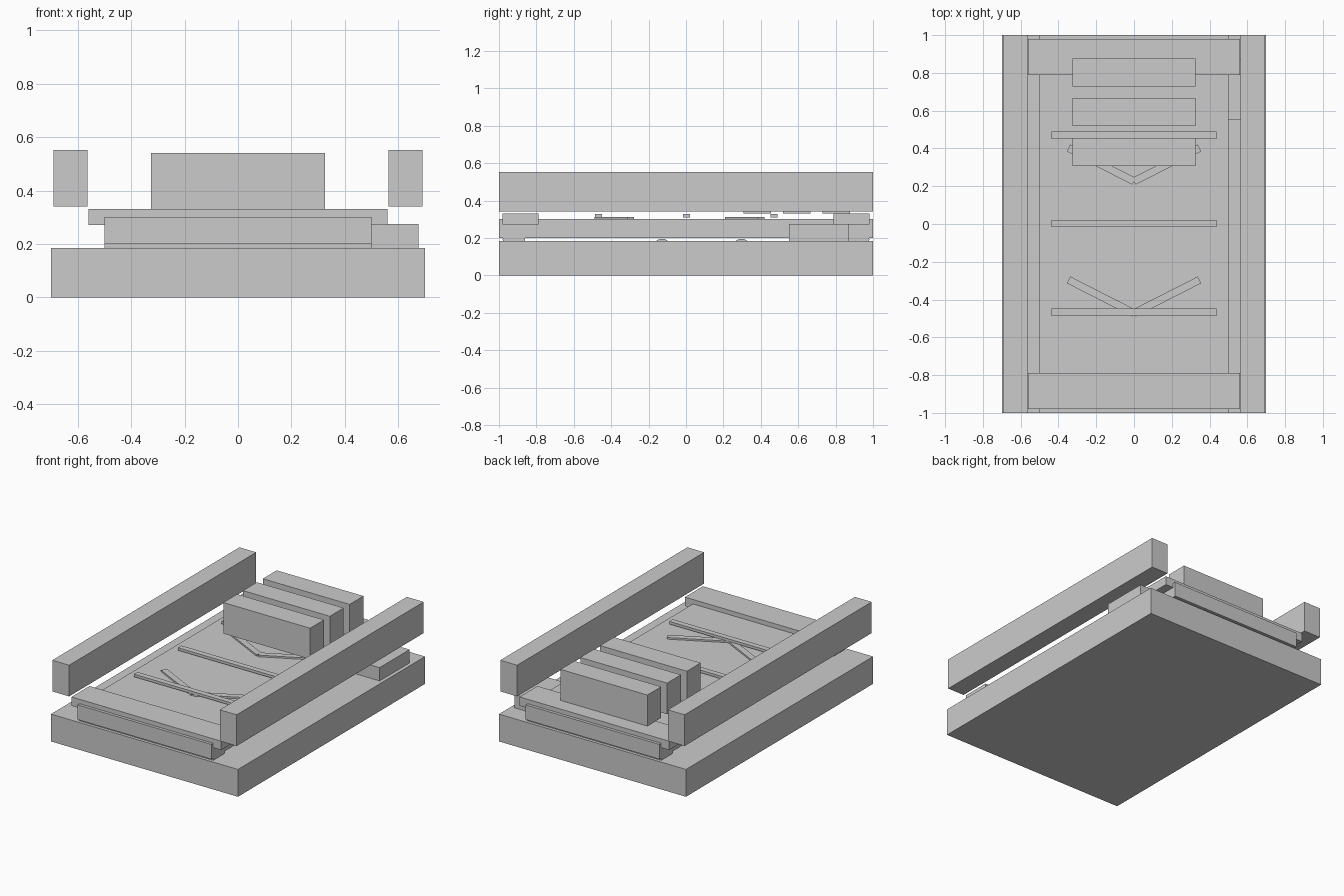
import bpy
from math import radians

if "Cube" in bpy.data.objects:
    bpy.data.objects.remove(bpy.data.objects["Cube"])


def box(name, x, y, z):
    """Box from (min, max) extents on each axis."""
    bpy.ops.mesh.primitive_cube_add(size=1, location=[sum(a) / 2 for a in (x, y, z)])
    ob = bpy.context.object
    ob.name = name
    ob.scale = [a[1] - a[0] for a in (x, y, z)]
    bpy.ops.object.transform_apply(location=False, rotation=False, scale=True)
    return ob


def roller(name, y, z, radius, half_length):
    """Smooth cylinder lying along x."""
    bpy.ops.mesh.primitive_cylinder_add(vertices=32, radius=radius, depth=2 * half_length,
                                        location=(0, y, z), rotation=(0, radians(90), 0))
    bpy.context.object.name = name
    bpy.ops.object.shade_smooth_by_angle()


# Base slab and conveyor belt
box("base", (-0.7, 0.7), (-1, 1), (0, 0.185))
box("belt", (-0.5, 0.5), (-1, 1), (0.201, 0.301))

# Side rails
for side, s in (("left", -1), ("right", 1)):
    box("rail_" + side, sorted((s * 0.564, s * 0.69)), (-1, 1), (0.341, 0.552))

# End covers and end rollers
for end, s in (("front", -1), ("back", 1)):
    box("end_cover_" + end, (-0.56, 0.56), sorted((s * 0.788, s * 0.98)), (0.271, 0.331))
    roller("end_roller_" + end, s * 0.92, 0.193, 0.06, 0.5)

# Support rollers between base and belt
for i, y in enumerate((-0.128, 0.297)):
    roller(f"support_roller_{i}", y, 0.146, 0.05, 0.475)

# Motor housing on the right
box("motor", (0.475, 0.675), (0.55, 0.87), (0.175, 0.275))

# Cross slats
for i, y in enumerate((-0.467, 0.002, 0.47)):
    box(f"slat_{i}", (-0.438, 0.438), (y - 0.019, y + 0.019), (0.311, 0.329))

# Direction chevrons made from two angled bars
for i, y in enumerate((-0.384, 0.314)):
    for s in (-1, 1):
        arm = box(f"chevron_{i}_arm", (s * 0.173 - 0.195, s * 0.173 + 0.195),
                  (y - 0.02, y + 0.02), (0.300, 0.312))
        arm.rotation_euler.z = s * radians(27)

# Row of curtain blocks
for i, y in enumerate((0.381, 0.592, 0.803)):
    box(f"curtain_block_{i}", (-0.325, 0.325), (y - 0.074, y + 0.074), (0.331, 0.541))
